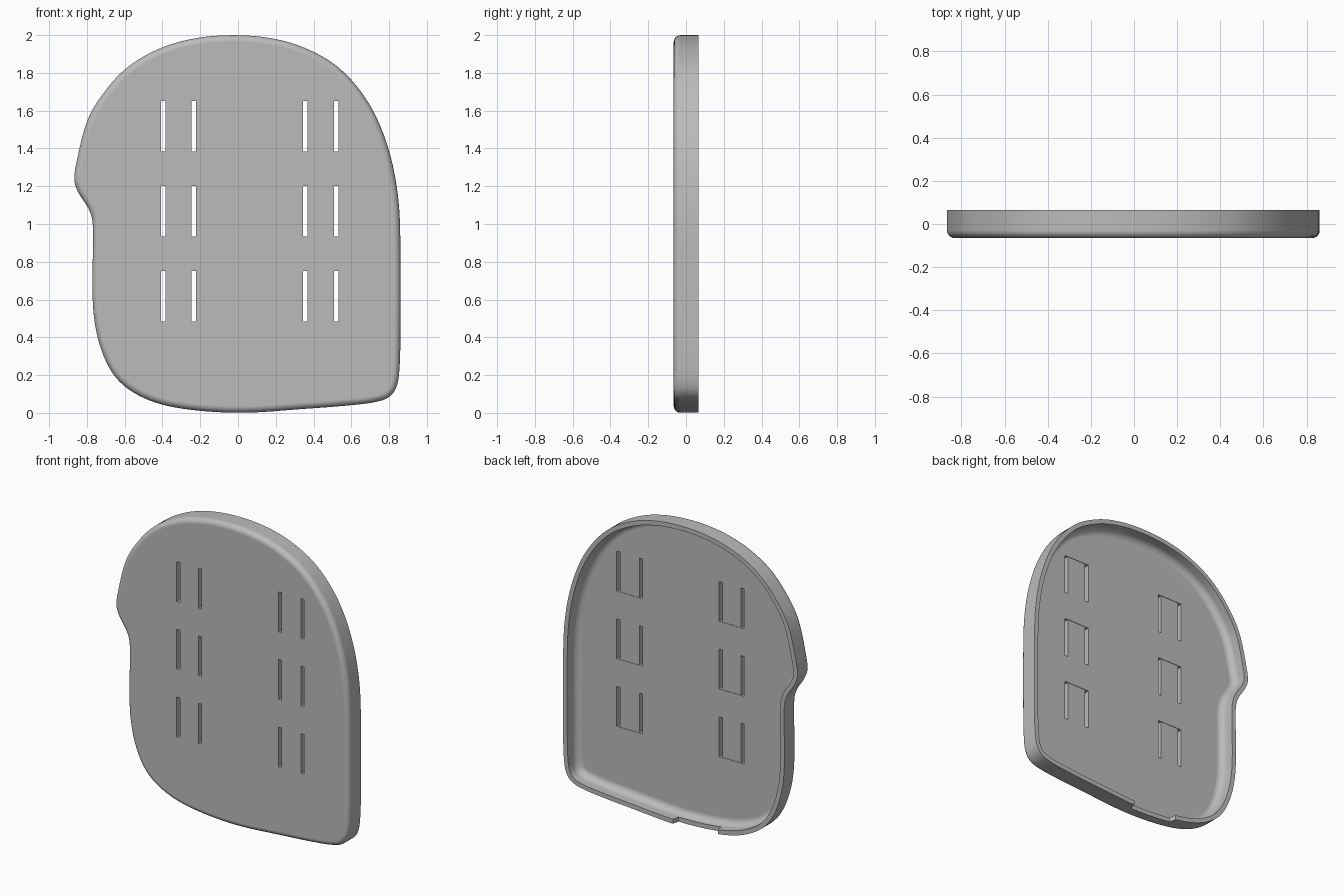
import bpy
import bmesh
import math
from mathutils import Vector

if "Cube" in bpy.data.objects:
    bpy.data.objects.remove(bpy.data.objects["Cube"], do_unlink=True)

FRONT, BACK = -0.065, 0.065
FLOOR = -0.03
WALL = 0.03
OUTER_R, INNER_R = 0.035, 0.045

# Silhouette seen from the front, clockwise from the top
PROFILE = [
    (-0.02, 2), (0.17, 1.985), (0.35, 1.935), (0.54, 1.825), (0.7, 1.63),
    (0.8, 1.39), (0.85, 1.13), (0.86, 0.86), (0.86, 0.45), (0.855, 0.23),
    (0.833, 0.12), (0.77, 0.067), (0.59, 0.04), (0.33, 0.02), (0.03, 0),
    (-0.26, 0.017), (-0.47, 0.065), (-0.63, 0.165), (-0.72, 0.32),
    (-0.765, 0.52), (-0.77, 0.76), (-0.768, 1), (-0.79, 1.08),
    (-0.845, 1.165), (-0.868, 1.235), (-0.85, 1.35), (-0.805, 1.53),
    (-0.74, 1.655), (-0.6, 1.82), (-0.415, 1.93), (-0.22, 1.985),
]


def smooth_outline(points, steps=6):
    """Closed Catmull-Rom curve through the points, lightly relaxed."""
    pts = [Vector(p) for p in points]
    n = len(pts)
    out = []
    for i in range(n):
        a, b, c, d = (pts[(i + k) % n] for k in (-1, 0, 1, 2))
        span = (c - b).length
        m0 = (c - a) * span / ((b - a).length + span)
        m1 = (d - b) * span / ((d - c).length + span)
        for s in range(steps):
            t = s / steps
            out.append((2 * t**3 - 3 * t**2 + 1) * b + (t**3 - 2 * t**2 + t) * m0
                       + (3 * t**2 - 2 * t**3) * c + (t**3 - t**2) * m1)
    for _ in range(3):
        out = [(out[i - 1] + 2 * p + out[(i + 1) % len(out)]) / 4
               for i, p in enumerate(out)]
    return out


def inset(points, amount):
    """Move every point of a clockwise loop inwards."""
    result = []
    for i, p in enumerate(points):
        along = (points[(i + 1) % len(points)] - points[i - 1]).normalized()
        result.append(p + Vector((along.y, -along.x)) * amount)
    return result


def finish(bm, name):
    bmesh.ops.recalc_face_normals(bm, faces=bm.faces)
    mesh = bpy.data.meshes.new(name)
    bm.to_mesh(mesh)
    bm.free()
    obj = bpy.data.objects.new(name, mesh)
    bpy.context.collection.objects.link(obj)
    return obj


def add_box(bm, low, high):
    made = bmesh.ops.create_cube(bm, size=1)
    for v in made["verts"]:
        v.co = [lo + (c + 0.5) * (hi - lo) for lo, hi, c in zip(low, high, v.co)]
    return made["verts"]


def cut(target, cutter):
    cutter.hide_render = True
    mod = target.modifiers.new("Cut", "BOOLEAN")
    mod.operation = "DIFFERENCE"
    mod.solver = "EXACT"
    mod.object = cutter
    bpy.context.view_layer.objects.active = target
    bpy.ops.object.modifier_apply(modifier=mod.name)
    bpy.data.objects.remove(cutter, do_unlink=True)


# Tray shell: rounded front edge, straight rim, filleted hollow behind
quarter = [i * math.pi / 12 for i in range(7)]
layers = [(OUTER_R * (1 - math.sin(t)), FRONT + OUTER_R * (1 - math.cos(t)))
          for t in quarter]
layers += [(0, BACK), (WALL, BACK)]
layers += [(WALL + INNER_R * (1 - math.cos(t)), FLOOR + INNER_R * (1 - math.sin(t)))
           for t in quarter]

outline = smooth_outline(PROFILE)
bm = bmesh.new()
rings = [[bm.verts.new((p.x, y, p.y)) for p in inset(outline, amount)]
         for amount, y in layers]
for ring, following in zip(rings, rings[1:]):
    for i in range(len(ring)):
        bm.faces.new((ring[i - 1], ring[i], following[i], following[i - 1]))
bm.faces.new(rings[0])
bm.faces.new(rings[-1])
panel = finish(bm, "shell_panel")

# Shallow strap beds behind, then the paired slots right through
rows = [0.485, 0.935, 1.385]
slot_pairs = [(-0.395, -0.235), (0.355, 0.52)]
slot_height, half_width = 0.265, 0.012
beds, slots = bmesh.new(), bmesh.new()
for z in rows:
    for pair in slot_pairs:
        add_box(beds, (pair[0], FLOOR - 0.003, z),
                (pair[1], FLOOR + 0.02, z + slot_height))
        for x in pair:
            add_box(slots, (x - half_width, FRONT - 0.1, z),
                    (x + half_width, FLOOR + 0.05, z + slot_height))
cut(panel, finish(beds, "strap_bed_cutter"))
cut(panel, finish(slots, "slot_cutter"))

# Flared notch in the bottom rim
notch = bmesh.new()
for v in add_box(notch, (-0.29, 0.02, -0.1), (0.06, 0.1, 0.15)):
    if v.co.y < 0.05:
        v.co.x += 0.02 if v.co.x < -0.1 else -0.02
cut(panel, finish(notch, "rim_notch_cutter"))

# Plain grey finish
grey = bpy.data.materials.new("plain_grey")
grey.use_nodes = True
colour = (0.5, 0.5, 0.5, 1)
grey.diffuse_color = colour
grey.node_tree.nodes["Principled BSDF"].inputs["Base Color"].default_value = colour
panel.data.materials.clear()
panel.data.materials.append(grey)

# Smooth rounded edges, flat faces kept flat
bpy.ops.object.select_all(action="DESELECT")
panel.select_set(True)
bpy.context.view_layer.objects.active = panel
bpy.ops.object.shade_smooth_by_angle(angle=math.radians(35))
weighted = panel.modifiers.new("Even shading", "WEIGHTED_NORMAL")
weighted.keep_sharp = True
